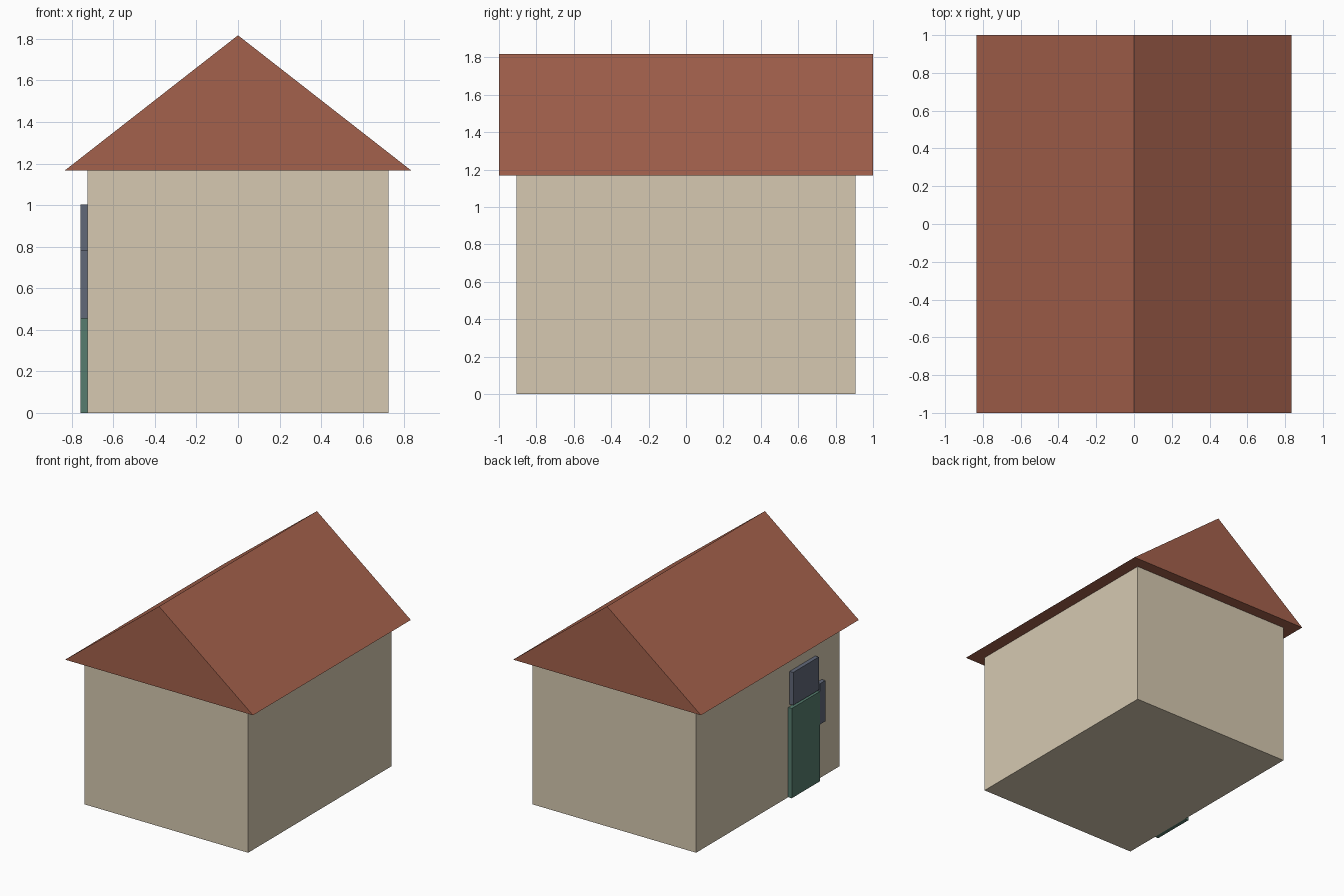
import bpy, bmesh

if "Cube" in bpy.data.objects:
    bpy.data.objects.remove(bpy.data.objects["Cube"])


def material(name, rgb):
    # sRGB 0-255 to linear
    lin = [((c / 255 + 0.055) / 1.055) ** 2.4 for c in rgb]
    m = bpy.data.materials.new(name)
    m.diffuse_color = (*lin, 1)
    m.use_nodes = True
    m.node_tree.nodes["Principled BSDF"].inputs["Base Color"].default_value = m.diffuse_color
    return m


wall_mat = material("cream wall", (214, 201, 177))
roof_mat = material("terracotta roof", (164, 97, 76))
door_mat = material("green door", (86, 124, 110))
glass_mat = material("slate window", (97, 104, 121))


def prism(name, profile, y0, y1, mat):
    """Extrude an x-z profile along y."""
    bm = bmesh.new()
    face = bm.faces.new([bm.verts.new((x, y0, z)) for x, z in profile])
    ext = bmesh.ops.extrude_face_region(bm, geom=[face])
    verts = [v for v in ext["geom"] if isinstance(v, bmesh.types.BMVert)]
    bmesh.ops.translate(bm, verts=verts, vec=(0, y1 - y0, 0))
    bmesh.ops.recalc_face_normals(bm, faces=bm.faces)
    me = bpy.data.meshes.new(name)
    bm.to_mesh(me)
    bm.free()
    me.materials.append(mat)
    ob = bpy.data.objects.new(name, me)
    bpy.context.collection.objects.link(ob)
    return ob


def box(name, x0, x1, y0, y1, z0, z1, mat):
    return prism(name, [(x0, z0), (x1, z0), (x1, z1), (x0, z1)], y0, y1, mat)


# House body and gabled roof
box("walls", -0.725, 0.725, -0.907, 0.907, 0, 1.167, wall_mat)
prism("roof", [(-0.833, 1.167), (0.833, 1.167), (0, 1.817)], -1, 1, roof_mat)

# Door and windows standing out from the left wall
OUT, WALL = -0.757, -0.725
box("door", OUT, WALL, -0.615, -0.259, 0, 0.72, door_mat)
box("upper_window", OUT, WALL, -0.602, -0.278, 0.738, 1.002, glass_mat)
box("side_window", OUT, WALL, -0.684, -0.615, 0.455, 0.782, glass_mat)
